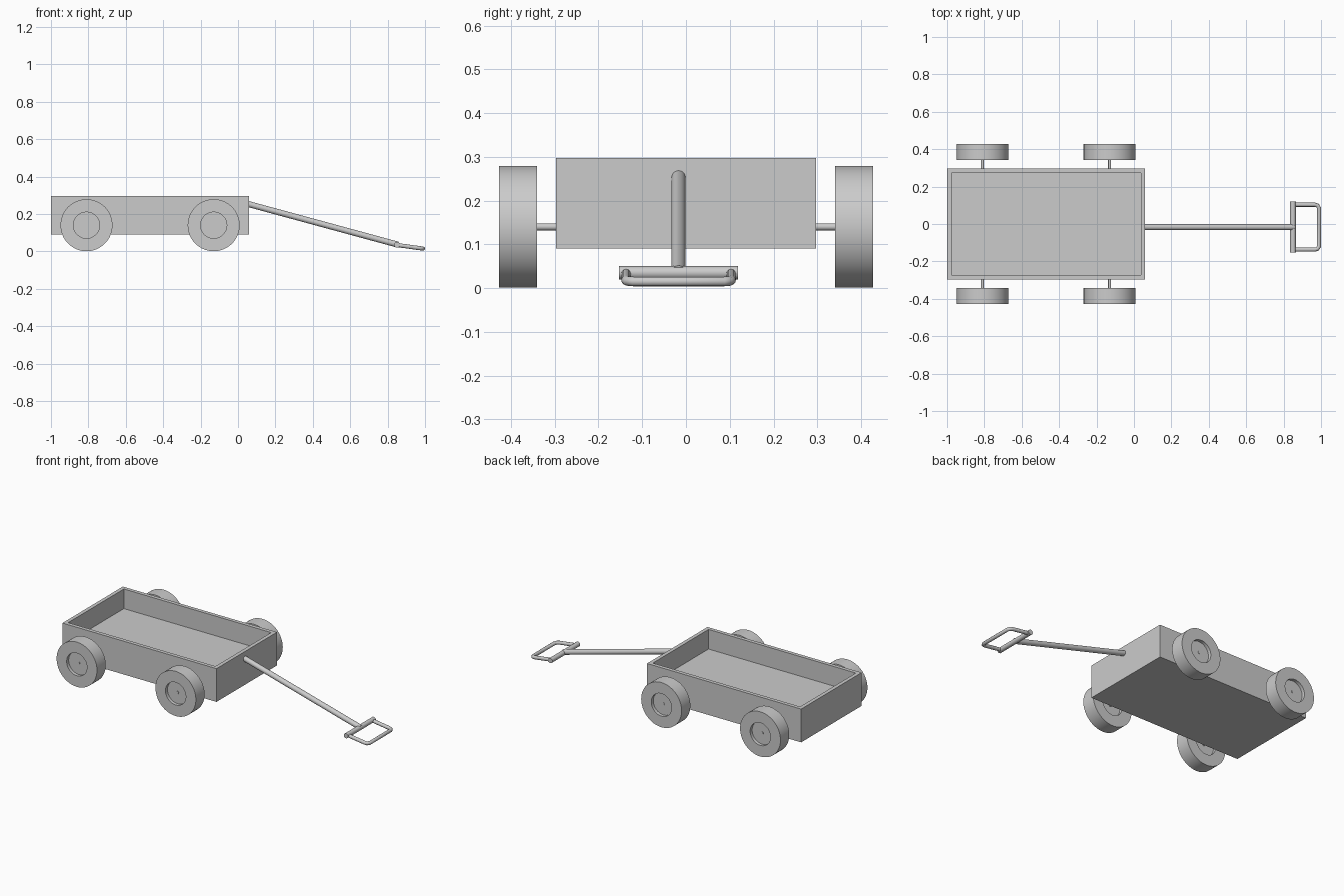
import bpy, bmesh, math
from mathutils import Vector

if "Cube" in bpy.data.objects:
    bpy.data.objects.remove(bpy.data.objects["Cube"])


def finish(name, bm, smooth=True):
    bmesh.ops.recalc_face_normals(bm, faces=bm.faces)
    mesh = bpy.data.meshes.new(name)
    bm.to_mesh(mesh)
    bm.free()
    ob = bpy.data.objects.new(name, mesh)
    bpy.context.collection.objects.link(ob)
    if smooth:
        bpy.ops.object.select_all(action='DESELECT')
        ob.select_set(True)
        bpy.context.view_layer.objects.active = ob
        bpy.ops.object.shade_smooth_by_angle(angle=math.radians(35))
    return ob


def rod(name, a, b, r, sides=24):
    a, b = Vector(a), Vector(b)
    bm = bmesh.new()
    bmesh.ops.create_cone(bm, cap_ends=True, segments=sides, radius1=r, radius2=r,
                          depth=(b - a).length)
    rot = (b - a).to_track_quat('Z', 'Y').to_matrix()
    bmesh.ops.rotate(bm, matrix=rot, verts=bm.verts)
    bmesh.ops.translate(bm, vec=(a + b) / 2, verts=bm.verts)
    return finish(name, bm)


def wheel(name, x, y, z, profile, sides=64):
    # spin a closed (radius, offset) profile around the y axis
    bm = bmesh.new()
    rings = []
    for r, d in profile:
        if r == 0:
            rings.append([bm.verts.new((x, y + d, z))] * sides)
        else:
            rings.append([bm.verts.new((x + r * math.cos(t), y + d, z + r * math.sin(t)))
                          for t in (2 * math.pi * i / sides for i in range(sides))])
    for p, q in zip(rings, rings[1:]):
        for i in range(sides):
            j = (i + 1) % sides
            bm.faces.new(list(dict.fromkeys((p[i], p[j], q[j], q[i]))))
    return finish(name, bm)


# open tray: a box whose top is inset and pushed down to the floor
X0, X1, Y, Z0, Z1 = -1.0, 0.06, 0.297, 0.09, 0.297
bm = bmesh.new()
bmesh.ops.create_cube(bm, size=1)
bmesh.ops.scale(bm, vec=(X1 - X0, 2 * Y, Z1 - Z0), verts=bm.verts)
bmesh.ops.translate(bm, vec=((X0 + X1) / 2, 0, (Z0 + Z1) / 2), verts=bm.verts)
bm.normal_update()
top = max(bm.faces, key=lambda f: f.calc_center_median().z)
bmesh.ops.inset_region(bm, faces=[top], thickness=0.033)
low = bmesh.ops.extrude_discrete_faces(bm, faces=[top])['faces'][0]
bmesh.ops.translate(bm, vec=(0, 0, -0.122), verts=low.verts)
finish("wagon_tray", bm, smooth=False)

# axles and wheels with recessed hubs
WZ, WR, HUB, HALF, REC = 0.14, 0.139, 0.07, 0.043, 0.02
profile = [(0, -HALF + REC), (HUB, -HALF + REC), (HUB, -HALF), (WR, -HALF),
           (WR, HALF), (HUB, HALF), (HUB, HALF - REC), (0, HALF - REC)]
for end, x in (("rear", -0.81), ("front", -0.13)):
    rod(end + "_axle", (x, -0.41, WZ), (x, 0.41, WZ), 0.008)
    for side, s in (("right", -1), ("left", 1)):
        wheel(f"{end}_{side}_wheel", x, s * 0.384, WZ, profile)

# pull rod and cross bar
HY = -0.017
rod("pull_rod", (0.045, HY, 0.256), (0.855, HY, 0.036), 0.016)
rod("cross_bar", (0.85, HY - 0.136, 0.035), (0.85, HY + 0.136, 0.035), 0.015)

# hand grip: bent tube with clipped corners
curve = bpy.data.curves.new("hand_grip", 'CURVE')
curve.dimensions = '3D'
curve.bevel_depth = 0.011
curve.bevel_resolution = 4
half = [(0.85, 0.12, 0.034), (0.967, 0.12, 0.018), (0.981, 0.116, 0.016), (0.989, 0.103, 0.015)]
path = half + [(x, -y, z) for x, y, z in reversed(half)]
spline = curve.splines.new('POLY')
spline.points.add(len(path) - 1)
for p, (x, y, z) in zip(spline.points, path):
    p.co = (x, HY + y, z, 1)
grip = bpy.data.objects.new("hand_grip", curve)
bpy.context.collection.objects.link(grip)
